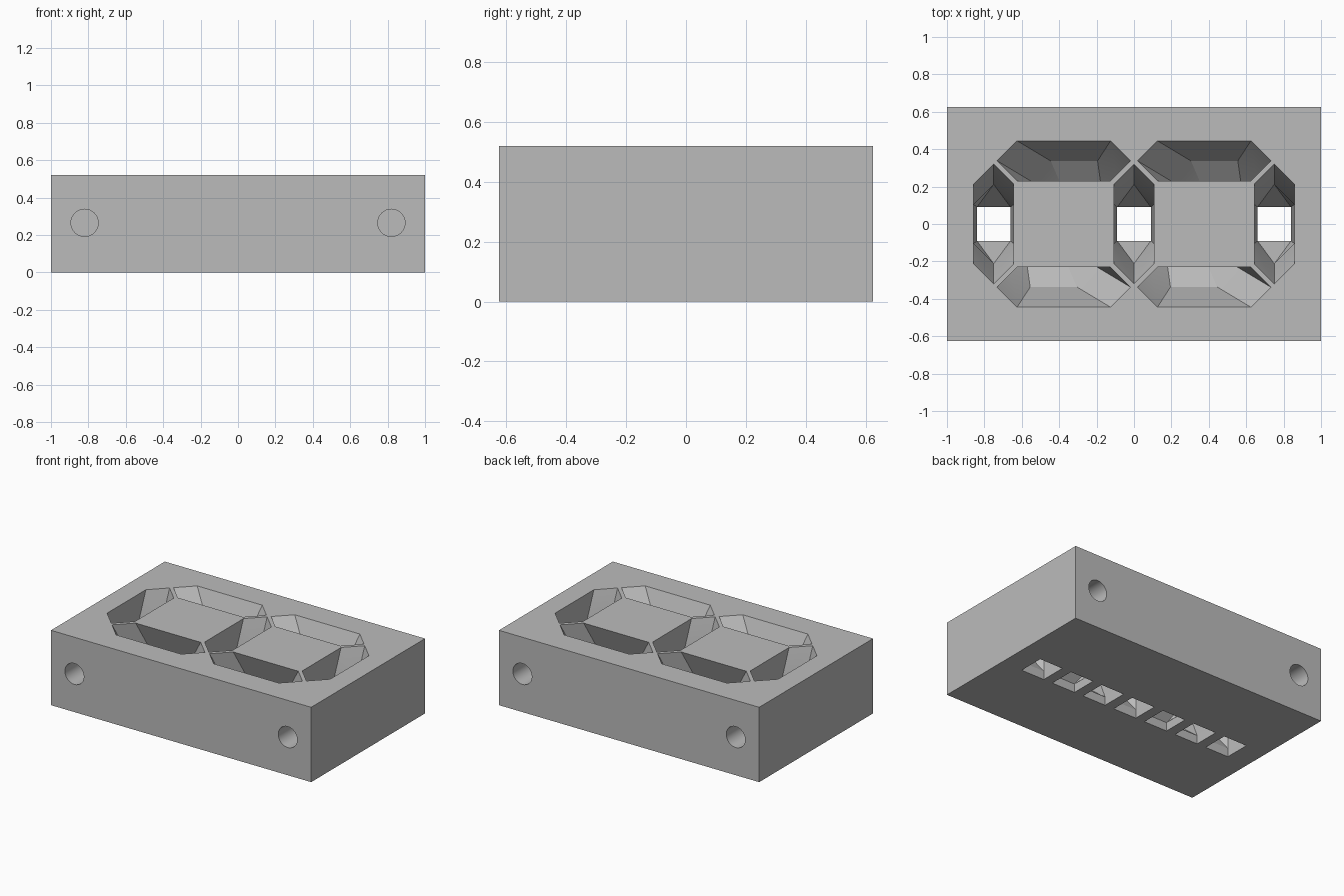
import bpy, bmesh
from mathutils import Matrix, Vector

old = bpy.data.objects.get("Cube")
if old:
    bpy.data.objects.remove(old, do_unlink=True)

W, D, H = 2.0, 1.25, 0.52
MID, POCKET = 0.26, 0.06
HALF = 0.107          # half width of a segment
HOLE = 0.09           # half width of a lamp hole

grey = bpy.data.materials.new("plain_grey")
grey.use_nodes = True
grey.diffuse_color = (0.5, 0.5, 0.5, 1)
grey.node_tree.nodes["Principled BSDF"].inputs["Base Color"].default_value = (0.5, 0.5, 0.5, 1)


def make_object(name, bm):
    mesh = bpy.data.meshes.new(name)
    bm.to_mesh(mesh)
    bm.free()
    obj = bpy.data.objects.new(name, mesh)
    bpy.context.collection.objects.link(obj)
    mesh.materials.append(grey)
    return obj


def hexagon(cx, cy, z, straight, along_y):
    """Pointed bar outline: straight is the half length of its long sides."""
    pts = []
    for s in (1, -1):
        pts += [(s * straight, -s * HALF), (s * (straight + HALF), 0), (s * straight, s * HALF)]
    return [Vector((cx + (v if along_y else u), cy + (u if along_y else v), z)) for u, v in pts]


def square(cx, z):
    return [Vector((cx + sx * HOLE, sy * HOLE, z)) for sx in (-1, 1) for sy in (-1, 1)]


def add_funnel(bm, rings):
    """Join hulls between neighbouring rings, open at the inner rings."""
    inner = [r[0].z for r in rings[1:-1]]
    for low, high in zip(rings, rings[1:]):
        part = bmesh.new()
        for p in low + high:
            part.verts.new(p)
        bmesh.ops.convex_hull(part, input=part.verts)
        caps = [f for f in part.faces
                if any(all(abs(v.co.z - z) < 1e-5 for v in f.verts) for z in inner)]
        bmesh.ops.delete(part, geom=caps, context='FACES')
        tmp = bpy.data.meshes.new("tmp")
        part.to_mesh(tmp)
        part.free()
        bm.from_mesh(tmp)
        bpy.data.meshes.remove(tmp)


def segment(bm, top, mid, hole_x, long_top, long_mid, along_y):
    add_funnel(bm, [
        square(hole_x, -0.05), square(hole_x, POCKET),
        hexagon(*mid, MID, long_mid, along_y),
        hexagon(*top, H, long_top, along_y),
        hexagon(*top, H + 0.05, long_top, along_y)])


# Light funnels: three cross bars, then four long bars that lean to their holes
bm = bmesh.new()
for x in (-0.75, 0, 0.75):
    segment(bm, (x, 0), (x, 0), x, 0.213, 0.105, True)
for side in (-1, 1):
    for x in (-0.375, 0.375):
        segment(bm, (x, side * 0.338), (x + side * 0.055, side * 0.23),
                x + side * 0.125, 0.25, 0.125, False)
bmesh.ops.remove_doubles(bm, verts=bm.verts, dist=1e-5)
bmesh.ops.recalc_face_normals(bm, faces=bm.faces)
funnels = make_object("funnel_cutter", bm)

# Blind round mounting holes in the front and back
bm = bmesh.new()
for x in (-0.82, 0.82):
    for side in (-1, 1):
        place = Matrix.Translation((x, side * D / 2, 0.265)) @ Matrix.Rotation(1.5707963, 4, 'X')
        bmesh.ops.create_cone(bm, cap_ends=True, segments=32, radius1=0.073,
                              radius2=0.073, depth=0.5, matrix=place)
bores = make_object("mounting_hole_cutter", bm)

# Solid housing
bm = bmesh.new()
bmesh.ops.create_cube(bm, size=1, matrix=Matrix.Translation((0, 0, H / 2)) @ Matrix.Diagonal((W, D, H, 1)))
housing = make_object("segment_housing", bm)

for cutter in (funnels, bores):
    cutter.hide_render = True
    mod = housing.modifiers.new(cutter.name, 'BOOLEAN')
    mod.operation = 'DIFFERENCE'
    mod.solver = 'EXACT'
    mod.use_self = cutter is funnels
    mod.object = cutter

# Bake the cuts and drop the cutters
bpy.context.view_layer.update()
graph = bpy.context.evaluated_depsgraph_get()
baked = bpy.data.meshes.new_from_object(housing.evaluated_get(graph))
housing.modifiers.clear()
housing.data = baked
for cutter in (funnels, bores):
    bpy.data.objects.remove(cutter, do_unlink=True)

# Smooth the bores, keep the facets sharp
for o in bpy.context.selected_objects:
    o.select_set(False)
bpy.context.view_layer.objects.active = housing
housing.select_set(True)
bpy.ops.object.shade_smooth_by_angle(angle=0.26)
